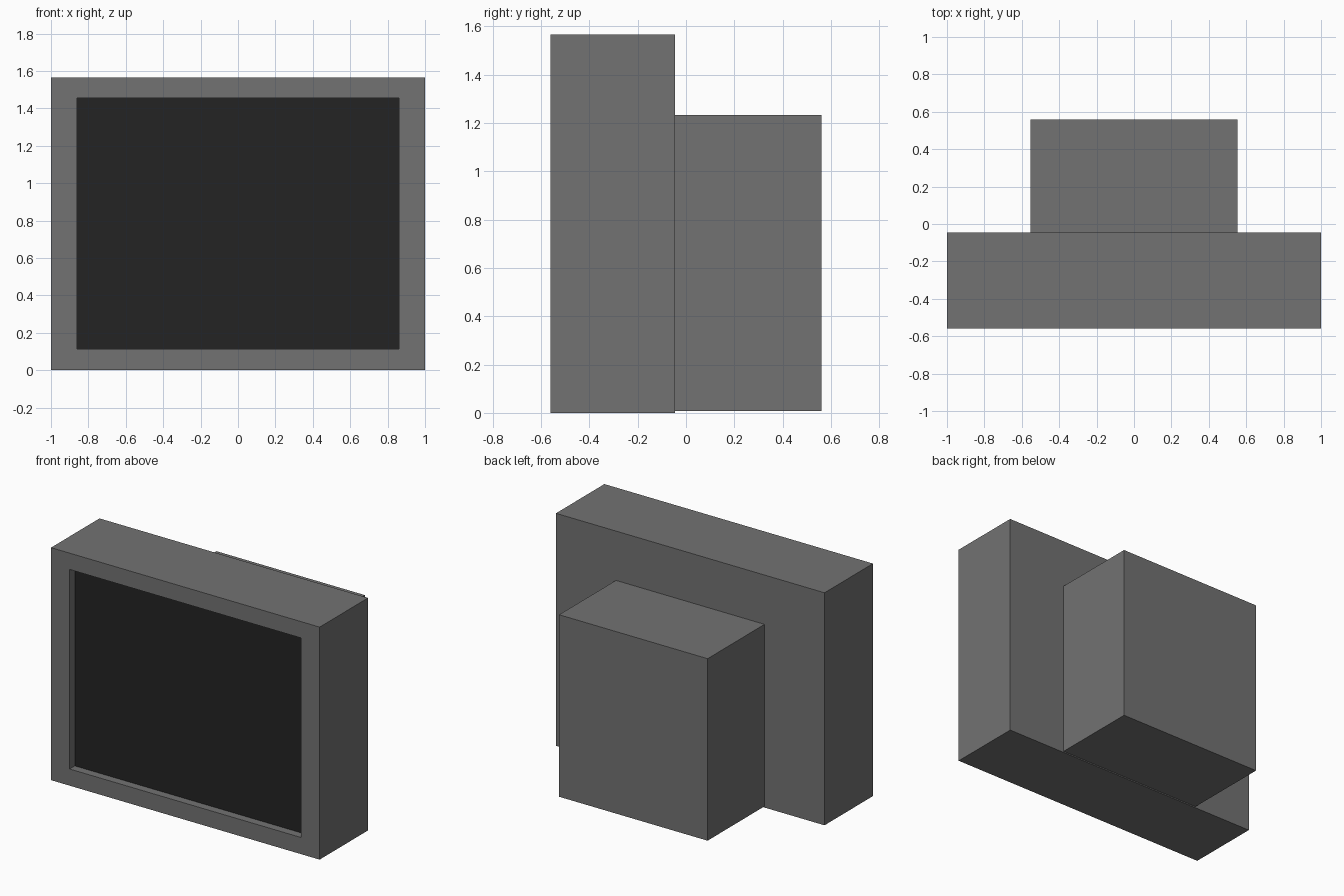
import bpy
import bmesh
from mathutils import Matrix, Vector

cube = bpy.data.objects.get("Cube")
if cube:
    bpy.data.objects.remove(cube, do_unlink=True)


def material(name, value):
    mat = bpy.data.materials.new(name)
    mat.use_nodes = True
    colour = (value, value, value, 1)
    mat.diffuse_color = colour
    mat.node_tree.nodes["Principled BSDF"].inputs["Base Color"].default_value = colour
    return mat


def box(bm, lo, hi):
    lo, hi = Vector(lo), Vector(hi)
    place = Matrix.Translation((lo + hi) / 2) @ Matrix.Diagonal((*(hi - lo), 1))
    bmesh.ops.create_cube(bm, size=1, matrix=place)


def add_object(name, bm, *mats):
    mesh = bpy.data.meshes.new(name)
    bm.to_mesh(mesh)
    bm.free()
    for mat in mats:
        mesh.materials.append(mat)
    obj = bpy.data.objects.new(name, mesh)
    bpy.context.collection.objects.link(obj)
    return obj


casing = material("grey casing", 0.17)
glass = material("dark screen", 0.017)

# Front cabinet with a recessed screen
front, back, top = -0.56, -0.045, 1.565
bm = bmesh.new()
box(bm, (-1, front, 0), (1, back, top))
bm.normal_update()
screen = next(f for f in bm.faces if f.normal.y < -0.9)
bmesh.ops.inset_region(bm, faces=[screen], thickness=0.1)
for v in screen.verts:
    v.co.x = 0.862 if v.co.x > 0 else -0.862
    v.co.z = 1.455 if v.co.z > top / 2 else 0.112

# Push the screen in, leaving straight walls around it
pushed = bmesh.ops.extrude_discrete_faces(bm, faces=[screen])["faces"]
for face in pushed:
    face.material_index = 1
    bmesh.ops.translate(bm, verts=face.verts, vec=(0, 0.055, 0))
bmesh.ops.recalc_face_normals(bm, faces=bm.faces)
add_object("screen_cabinet", bm, casing, glass)

# Rear tube housing
bm = bmesh.new()
box(bm, (-0.553, back, 0.008), (0.553, 0.56, 1.233))
add_object("rear_housing", bm, casing)
